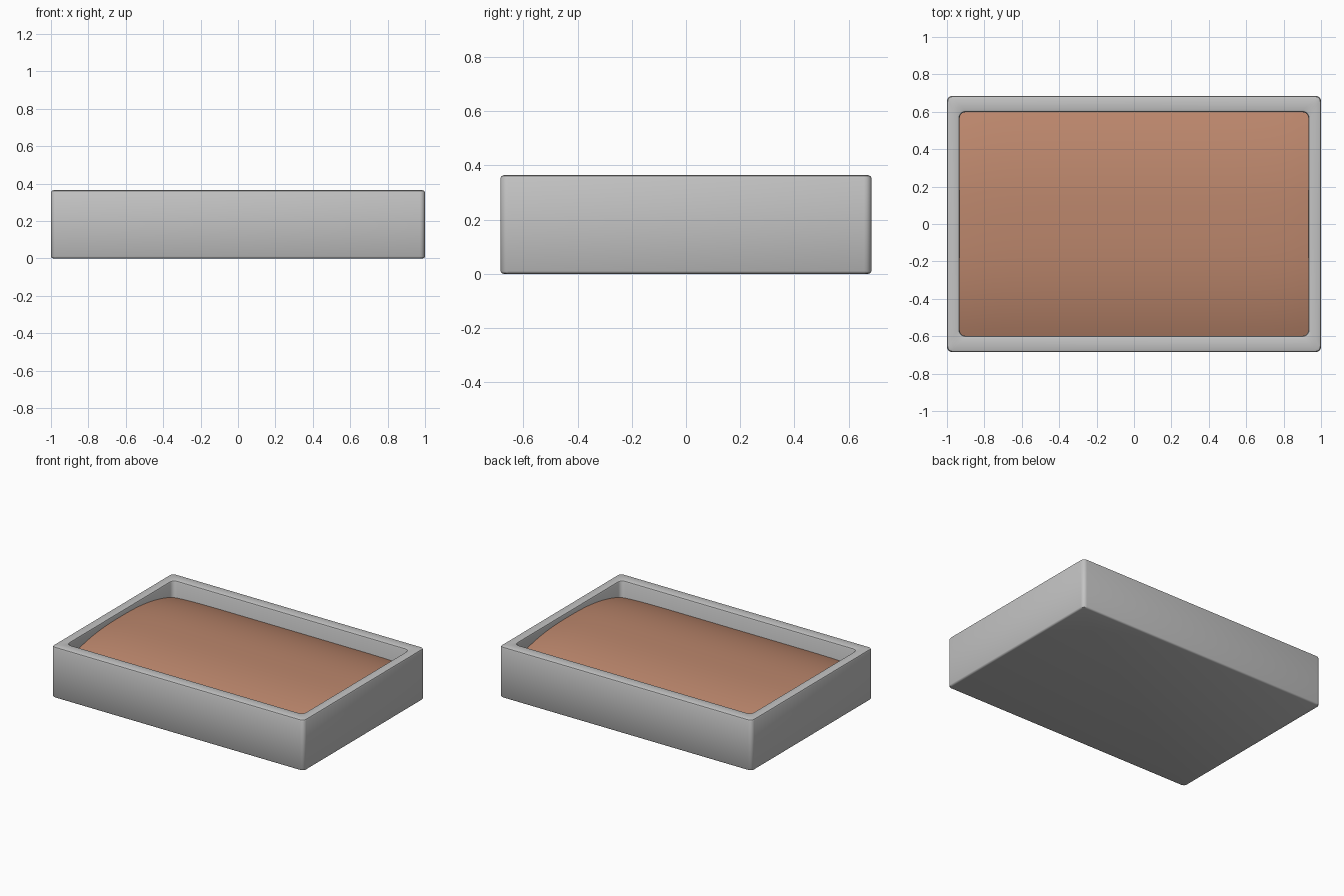
import bpy, bmesh, math

if "Cube" in bpy.data.objects:
    bpy.data.objects.remove(bpy.data.objects["Cube"])


def material(name, rgb):
    m = bpy.data.materials.new(name)
    m.diffuse_color = (*rgb, 1)
    m.use_nodes = True
    m.node_tree.nodes["Principled BSDF"].inputs["Base Color"].default_value = m.diffuse_color
    return m


def finish(name, bm, mat, angle):
    bmesh.ops.recalc_face_normals(bm, faces=bm.faces[:])
    me = bpy.data.meshes.new(name)
    bm.to_mesh(me)
    bm.free()
    me.materials.append(mat)
    ob = bpy.data.objects.new(name, me)
    bpy.context.collection.objects.link(ob)
    bpy.ops.object.select_all(action='DESELECT')
    ob.select_set(True)
    bpy.context.view_layer.objects.active = ob
    bpy.ops.object.shade_smooth_by_angle(angle=math.radians(angle))
    return ob


def ring(bm, hx, hy, z, r, seg=4):
    """Rounded rectangle loop of vertices."""
    verts = []
    for k, (sx, sy) in enumerate(((1, 1), (-1, 1), (-1, -1), (1, -1))):
        for i in range(seg + 1):
            a = math.pi / 2 * (k + i / seg)
            verts.append(bm.verts.new((sx * (hx - r) + r * math.cos(a),
                                       sy * (hy - r) + r * math.sin(a), z)))
    return verts


grey = material("grey", (0.55, 0.55, 0.55))
brown = material("warm brown", (0.50, 0.24, 0.15))

# Tray: outer wall, softened rim, inner wall and floor
HX, HY, H = 1.0, 0.685, 0.365
IX, IY = 0.932, 0.598
loops = [
    (HX - 0.012, HY - 0.012, 0.0, 0.02),
    (HX - 0.004, HY - 0.004, 0.003, 0.024),
    (HX, HY, 0.01, 0.028),
    (HX, HY, H - 0.012, 0.028),
    (HX - 0.004, HY - 0.004, H - 0.004, 0.026),
    (HX - 0.014, HY - 0.014, H, 0.022),
    (IX + 0.014, IY + 0.014, H, 0.04),
    (IX + 0.004, IY + 0.004, H - 0.004, 0.034),
    (IX, IY, H - 0.012, 0.03),
    (IX, IY, 0.06, 0.03),
]
bm = bmesh.new()
rings = [ring(bm, *l) for l in loops]
for a, b in zip(rings, rings[1:]):
    n = len(a)
    for i in range(n):
        bm.faces.new((a[i], a[(i + 1) % n], b[(i + 1) % n], b[i]))
bm.faces.new(rings[0])
bm.faces.new(rings[-1])
finish("tray", bm, grey, 40)

# Filling: domed surface that falls away towards the long walls
bm = bmesh.new()
bmesh.ops.create_grid(bm, x_segments=40, y_segments=28, size=1)
for v in bm.verts:
    u, w = v.co.x, v.co.y
    v.co = (u * (IX + 0.002), w * (IY + 0.002),
            0.342 - 0.09 * abs(w) ** 2.5 - 0.012 * abs(u) ** 8)
border = [e for e in bm.edges if e.is_boundary]
skirt = bmesh.ops.extrude_edge_only(bm, edges=border)["geom"]
for v in skirt:
    if isinstance(v, bmesh.types.BMVert):
        v.co.z = 0.06
finish("filling", bm, brown, 40)
